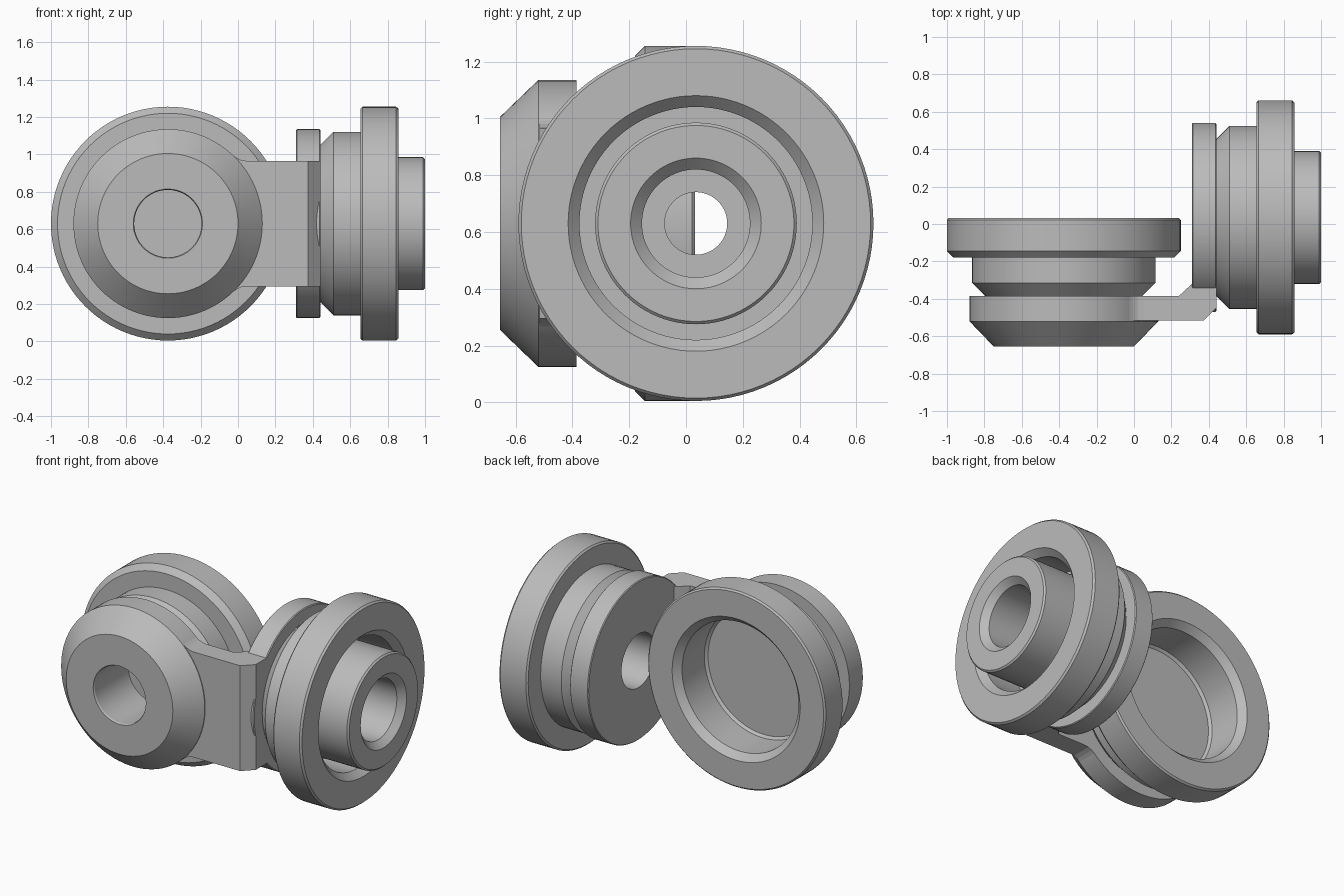
import bpy
import bmesh
import math

cube = bpy.data.objects.get("Cube")
if cube:
    bpy.data.objects.remove(cube, do_unlink=True)

steel = bpy.data.materials.new("plain grey metal")
steel.use_nodes = True
GREY = (0.5, 0.5, 0.5, 1)
steel.diffuse_color = GREY
steel.node_tree.nodes["Principled BSDF"].inputs["Base Color"].default_value = GREY

MID = 0.63       # height of both axes
SEGMENTS = 96


def finish(name, bm, smooth=True):
    bmesh.ops.remove_doubles(bm, verts=bm.verts, dist=1e-5)
    bmesh.ops.recalc_face_normals(bm, faces=bm.faces)
    mesh = bpy.data.meshes.new(name)
    bm.to_mesh(mesh)
    bm.free()
    mesh.materials.append(steel)
    obj = bpy.data.objects.new(name, mesh)
    bpy.context.collection.objects.link(obj)
    if smooth:
        bpy.ops.object.select_all(action='DESELECT')
        obj.select_set(True)
        bpy.context.view_layer.objects.active = obj
        bpy.ops.object.shade_smooth_by_angle(angle=math.radians(25))
    return obj


def lathe(name, profile, axis, centre, closed):
    """Turn a (radius, distance along axis) profile round the x or y axis."""
    bm = bmesh.new()
    if axis == 'y':
        points = [(r, h, 0) for r, h in profile]
        turn = (0, 1, 0)
    else:
        points = [(h, r, 0) for r, h in profile]
        turn = (1, 0, 0)
    verts = [bm.verts.new(p) for p in points]
    edges = [bm.edges.new(pair) for pair in zip(verts, verts[1:])]
    if closed:
        edges.append(bm.edges.new((verts[-1], verts[0])))
    bmesh.ops.spin(bm, geom=verts + edges, cent=(0, 0, 0), axis=turn,
                   angle=math.tau, steps=SEGMENTS, use_merge=True)
    bmesh.ops.translate(bm, verts=bm.verts, vec=centre)
    return finish(name, bm)


def prism(name, outline, offset):
    """Extrude a planar outline by an offset."""
    bm = bmesh.new()
    face = bm.faces.new([bm.verts.new(p) for p in outline])
    new = bmesh.ops.extrude_face_region(bm, geom=[face])["geom"]
    bmesh.ops.translate(bm, vec=offset,
                        verts=[v for v in new if isinstance(v, bmesh.types.BMVert)])
    return finish(name, bm, False)


# Front-facing pulley: blind hole, conical cap, groove, neck, rim and rear cup
lathe("front_pulley", [
    (0, -0.31), (0.18, -0.31), (0.18, -0.645), (0.185, -0.655),
    (0.375, -0.655), (0.505, -0.52), (0.505, -0.385),
    (0.42, -0.385), (0.49, -0.315), (0.49, -0.18),
    (0.59, -0.18), (0.625, -0.145), (0.625, 0.022), (0.615, 0.032),
    (0.45, 0.032), (0.41, -0.01), (0.41, -0.235), (0.395, -0.25), (0, -0.25),
], 'y', (-0.375, 0, MID), False)

# Side-facing pulley: drilled through, with a hollow boss inside its cup
lathe("side_pulley", [
    (0.11, 0.52), (0.17, 0.52), (0.17, 0.31),
    (0.5, 0.31), (0.505, 0.315), (0.505, 0.435), (0.5, 0.44),
    (0.42, 0.44), (0.49, 0.51), (0.49, 0.655),
    (0.615, 0.655), (0.625, 0.665), (0.625, 0.845), (0.615, 0.857),
    (0.45, 0.857), (0.41, 0.815), (0.41, 0.58), (0.355, 0.58),
    (0.355, 0.99), (0.345, 1), (0.23, 1), (0.19, 0.96),
    (0.19, 0.58), (0.11, 0.58),
], 'x', (0, 0.035, MID), True)

# Cranked bracket joining the two pulleys
HALF = 0.335
bracket = [(-0.05, -0.385), (0.24, -0.385), (0.31, -0.32), (0.31, -0.3),
           (0.44, -0.3), (0.44, -0.45), (0.375, -0.515), (-0.05, -0.515)]
prism("bracket", [(x, y, MID - HALF) for x, y in bracket], (0, 0, 2 * HALF))

# Small flares where the bracket meets the cap
flare = [(-0.03, HALF + 0.032), (-0.005, HALF + 0.015), (0.02, HALF + 0.004),
         (0.05, HALF), (-0.03, HALF - 0.06)]
for side, label in ((1, "upper"), (-1, "lower")):
    prism(label + "_flare", [(x, -0.515, MID + side * z) for x, z in flare],
          (0, 0.13, 0))
